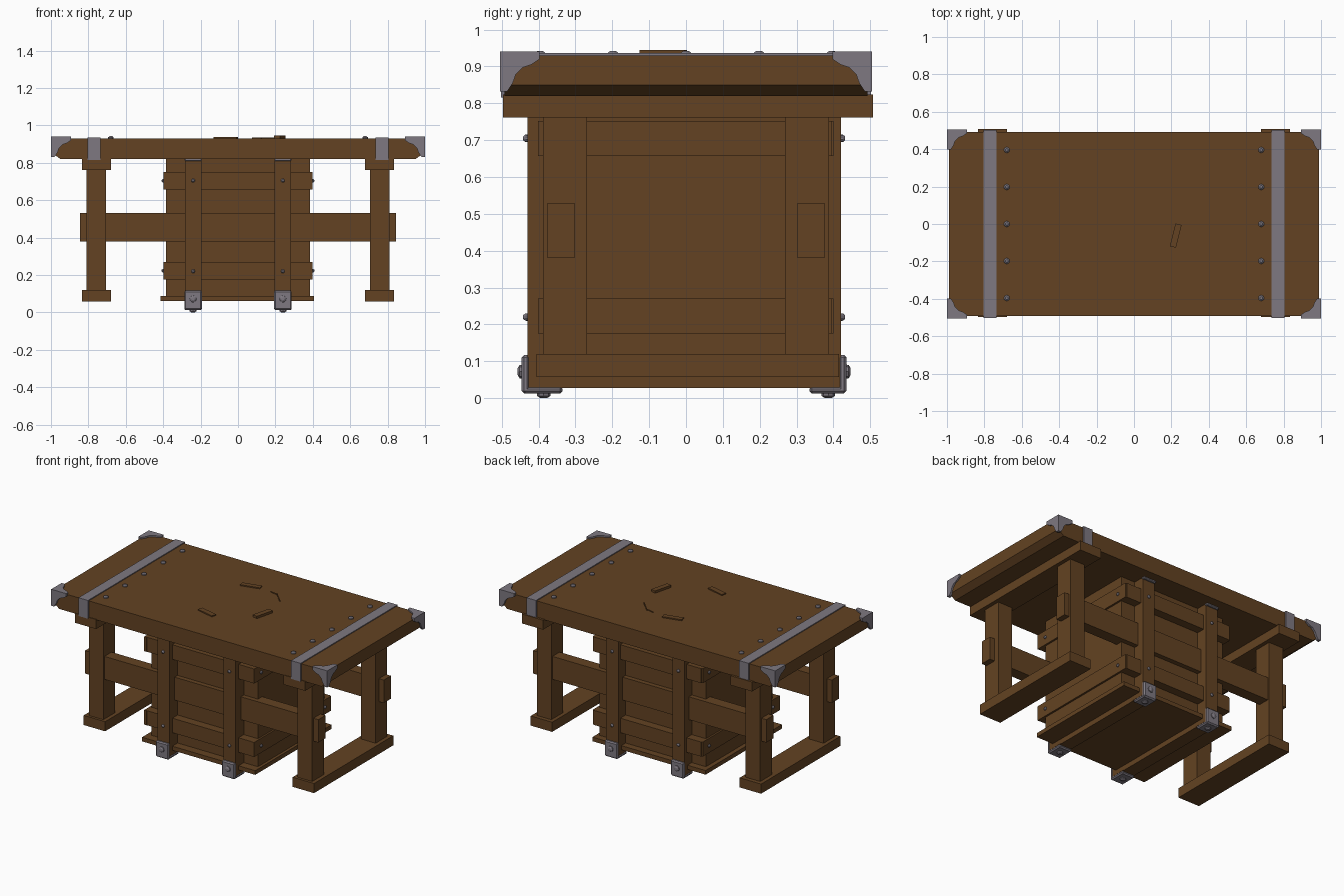
import bpy, bmesh, math
from mathutils import Matrix, Vector

cube = bpy.data.objects.get("Cube")
if cube:
    bpy.data.objects.remove(cube, do_unlink=True)


def material(name, rgb):
    m = bpy.data.materials.new(name)
    m.use_nodes = True
    m.diffuse_color = (*rgb, 1)
    m.node_tree.nodes["Principled BSDF"].inputs["Base Color"].default_value = (*rgb, 1)
    return m


WOOD = material("brown wood", (0.125, 0.055, 0.016))
METAL = material("grey metal", (0.21, 0.19, 0.22))


def finish(name, bm, mat):
    bmesh.ops.recalc_face_normals(bm, faces=bm.faces)
    me = bpy.data.meshes.new(name)
    bm.to_mesh(me)
    bm.free()
    me.materials.append(mat)
    ob = bpy.data.objects.new(name, me)
    bpy.context.collection.objects.link(ob)
    return ob


def box(name, x, y, z, mat=WOOD, turn=0, tilt=0, bevel=0):
    """Box from (min, max) ranges, optionally turned about z and tilted about its length."""
    bm = bmesh.new()
    size = [r[1] - r[0] for r in (x, y, z)]
    mid = Vector([(r[0] + r[1]) / 2 for r in (x, y, z)])
    bmesh.ops.create_cube(bm, size=1)
    bmesh.ops.scale(bm, vec=size, verts=bm.verts)
    if bevel:
        bmesh.ops.bevel(bm, geom=bm.edges[:], offset=bevel, segments=1, affect='EDGES')
    rot = Matrix.Rotation(math.radians(turn), 4, 'Z') @ Matrix.Rotation(math.radians(tilt), 4, 'X')
    bm.transform(Matrix.Translation(mid) @ rot)
    return finish(name, bm, mat)


def prism(bm, outline, place, lo, hi):
    """Extrude an outline between two depths; place maps (u, v, depth) to a point."""
    a = [bm.verts.new(place(u, v, lo)) for u, v in outline]
    b = [bm.verts.new(place(u, v, hi)) for u, v in outline]
    bm.faces.new(a)
    bm.faces.new(b)
    for i in range(len(a)):
        j = (i + 1) % len(a)
        bm.faces.new((a[i], a[j], b[j], b[i]))


def stud(name, at, axis, r=0.017, h=0.012, sides=10):
    """Bolt head: short collar with a narrower crown, pointing along axis."""
    bm = bmesh.new()
    for r1, r2, z0, z1 in ((r, r * 0.9, -0.01, h * 0.5), (r * 0.9, r * 0.45, h * 0.5, h)):
        bmesh.ops.create_cone(bm, cap_ends=True, segments=sides, radius1=r1, radius2=r2,
                              depth=z1 - z0, matrix=Matrix.Translation((0, 0, (z0 + z1) / 2)))
    rot = Vector((0, 0, 1)).rotation_difference(Vector(axis)).to_matrix().to_4x4()
    bm.transform(Matrix.Translation(at) @ rot)
    return finish(name, bm, METAL)


def span(c, w):
    return (c - w / 2, c + w / 2)


def side(s, a, b):
    return tuple(sorted((s * a, s * b)))


# Table top with ends undercut along the lower edge
bm = bmesh.new()
profile = [(-0.99, 0.93), (0.99, 0.93), (0.99, 0.85), (0.95, 0.82), (-0.95, 0.82), (-0.99, 0.85)]
prism(bm, profile, lambda u, v, d: (u, d, v), -0.493, 0.493)
finish("table_top", bm, WOOD)

# Corner guards: three curved plates meeting at each top corner
guard = [(0, 0), (0.108, 0), (0.108, 0.02), (0.085, 0.035), (0.062, 0.043),
         (0.043, 0.062), (0.035, 0.085), (0.02, 0.108), (0, 0.108)]
for sx in (-1, 1):
    for sy in (-1, 1):
        bm = bmesh.new()
        prism(bm, guard, lambda u, v, d: (sx * (1 - u), sy * (0.505 - v), 0.94 - d), 0, 0.014)
        prism(bm, guard, lambda u, v, d: (sx * (1 - u), sy * (0.505 - d), 0.94 - v), 0, 0.016)
        prism(bm, guard, lambda u, v, d: (sx * (1 - d), sy * (0.505 - u), 0.94 - v), 0, 0.014)
        finish("corner_guard", bm, METAL)

# Trestles, straps and rows of studs at both ends
for s in (-1, 1):
    strap = span(s * 0.77, 0.068)
    box("strap_top", strap, (-0.502, 0.502), (0.926, 0.936), METAL)
    for sy in (-1, 1):
        box("strap_end", strap, side(sy, 0.49, 0.502), (0.816, 0.936), METAL)
        box("leg", span(s * 0.757, 0.105), side(sy, 0.268, 0.388), (0.11, 0.77))
    for k in range(-2, 3):
        stud("top_stud", (s * 0.68, k * 0.198, 0.93), (0, 0, 1))
    box("trestle_beam", span(s * 0.757, 0.155), (-0.497, 0.508), (0.762, 0.824))
    box("trestle_foot", span(s * 0.757, 0.155), (-0.405, 0.415), (0.057, 0.12))

# Long stretchers passing through the legs and cabinet
for sy in (-1, 1):
    box("stretcher", (-0.845, 0.845), side(sy, 0.302, 0.376), (0.38, 0.53))

# Cabinet body and base board
box("cabinet_body", (-0.386, 0.386), (-0.345, 0.345), (0.07, 0.825))
box("cabinet_base", (-0.415, 0.405), (-0.40, 0.39), (0.06, 0.087))

# Rails wrapping the cabinet
for z in (0.223, 0.704):
    for s in (-1, 1):
        box("cabinet_rail", (-0.39, 0.39), side(s, 0.34, 0.40), span(z, 0.095))
        box("cabinet_side_rail", side(s, 0.38, 0.398), (-0.402, 0.395), span(z, 0.095))
        for sy in (-1, 1):
            stud("side_rail_stud", (s * 0.398, sy * 0.33, z), (s, 0, 0), 0.011, 0.01)

# Upright posts, runners and their metal shoes
for sx in (-1, 1):
    x = sx * 0.24
    box("runner", span(x, 0.086), (-0.43, 0.42), (0.027, 0.07))
    for sy in (-1, 1):
        edge = 0.43 if sy < 0 else 0.42
        box("post", span(x, 0.088), side(sy, 0.33, edge), (0.03, 0.825))
        for z in (0.22, 0.705):
            stud("post_stud", (x, sy * edge, z), (0, sy, 0), 0.011, 0.012)
        box("shoe_front", span(x, 0.094), side(sy, edge - 0.006, edge + 0.016),
            (0.013, 0.117), METAL, bevel=0.007)
        box("shoe_sole", span(x, 0.094), side(sy, 0.335, edge + 0.014),
            (0.012, 0.032), METAL, bevel=0.007)
        box("post_cap", span(x, 0.092), side(sy, edge - 0.01, edge + 0.014),
            (0.808, 0.83), METAL, bevel=0.005)
        stud("shoe_front_bolt", (x, sy * (edge + 0.016), 0.072), (0, sy, 0), 0.02, 0.011, 8)
        stud("shoe_sole_bolt", (x, sy * 0.386, 0.012), (0, 0, -1), 0.02, 0.012, 8)

# Loose wooden slats set into the table top
box("slat", span(-0.065, 0.125), span(0.228, 0.034), (0.92, 0.937), turn=14)
box("slat", span(-0.065, 0.125), span(-0.228, 0.034), (0.92, 0.937), turn=-14)
box("slat", span(0.223, 0.125), span(-0.062, 0.034), (0.92, 0.945), turn=76)
box("slat_edge", span(0.16, 0.11), span(0.19, 0.006), (0.925, 0.934), turn=-45)
box("slat_edge", span(0.1, 0.05), span(0.225, 0.006), (0.925, 0.934), turn=-12)
